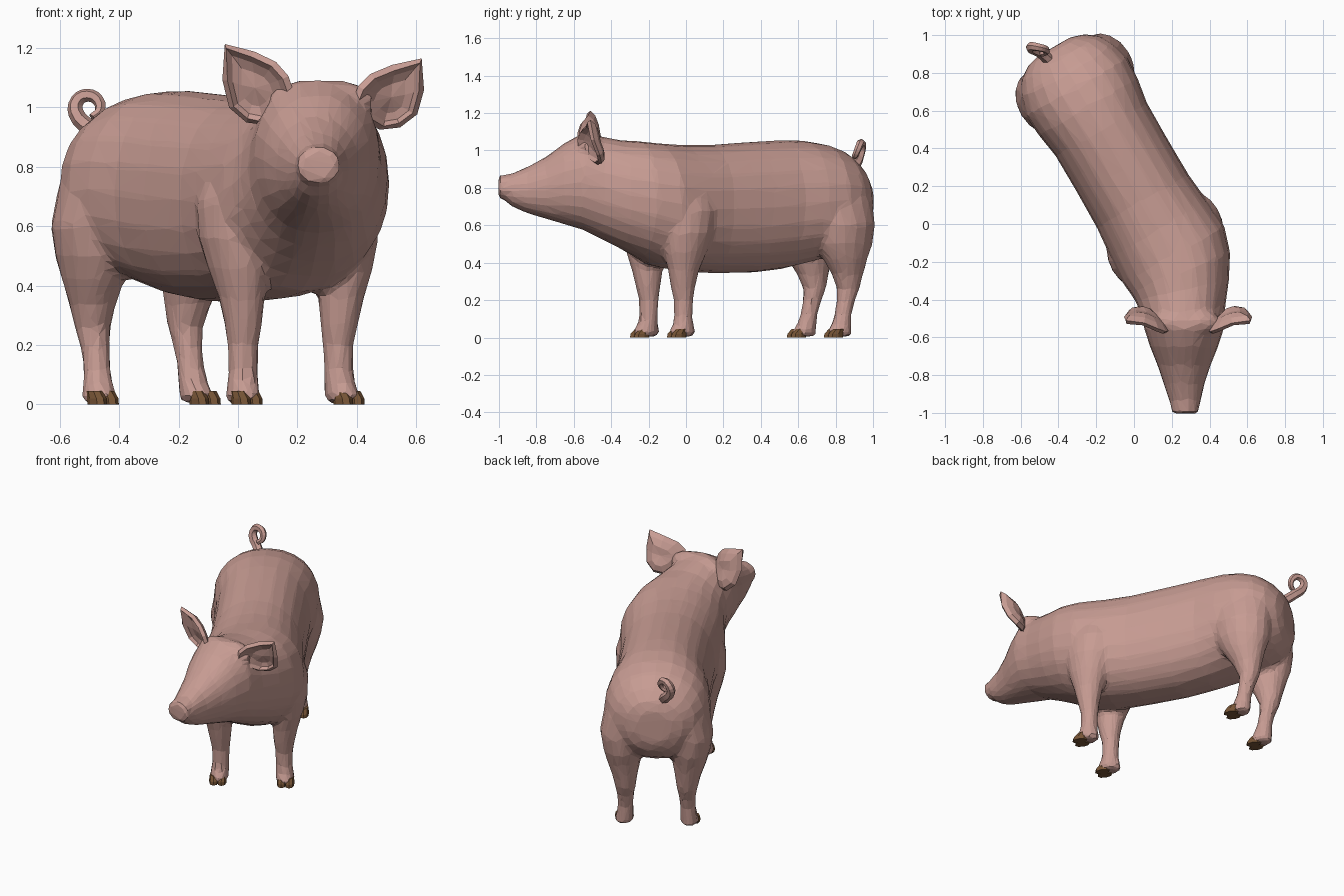
import bpy, bmesh, math
from mathutils import Vector, Matrix

if "Cube" in bpy.data.objects:
    bpy.data.objects.remove(bpy.data.objects["Cube"])


def material(name, rgb):
    m = bpy.data.materials.new(name)
    m.use_nodes = True
    m.diffuse_color = (*rgb, 1)
    m.node_tree.nodes["Principled BSDF"].inputs["Base Color"].default_value = (*rgb, 1)
    return m


SKIN = material("pink skin", (0.57, 0.33, 0.29))
HORN = material("brown hoof", (0.18, 0.088, 0.036))
UP = Vector((0, 0, 1))
# The trunk stands turned 30 degrees; the head looks straight ahead
TRUNK = Matrix.Translation((0.087, 0.05, 0)) @ Matrix.Rotation(math.radians(30), 4, "Z")


def loft(bm, rings, sides=16, power=1.0):
    """Skin a closed tube through rings of (centre, half axis a, half axis b)."""
    def bend(t):
        return math.copysign(abs(t) ** power, t)
    loops = []
    for c, a, b in rings:
        loops.append([bm.verts.new(c + a * bend(math.cos(2 * math.pi * i / sides))
                                   + b * bend(math.sin(2 * math.pi * i / sides)))
                      for i in range(sides)])
    for p, q in zip(loops, loops[1:]):
        for i in range(sides):
            j = (i + 1) % sides
            bm.faces.new((p[i], p[j], q[j], q[i]))
    bm.faces.new(loops[0][::-1])
    bm.faces.new(loops[-1])


def finish(bm, name, mat):
    bmesh.ops.recalc_face_normals(bm, faces=bm.faces)
    me = bpy.data.meshes.new(name)
    bm.to_mesh(me)
    bm.free()
    me.materials.append(mat)
    ob = bpy.data.objects.new(name, me)
    bpy.context.collection.objects.link(ob)
    return ob


def trunk_ring(s, w, lo, hi):
    c = TRUNK @ Vector((0, -s, (lo + hi) / 2))
    return c, TRUNK.to_3x3() @ Vector((w, 0, 0)), UP * (hi - lo) / 2


def head_ring(x, y, turn, w, lo, hi):
    t = math.radians(turn)
    return (Vector((x, y, (lo + hi) / 2)),
            Vector((math.cos(t), math.sin(t), 0)) * w, UP * (hi - lo) / 2)


def leg_rings(rows, side):
    rot = TRUNK.to_3x3()
    return [(TRUNK @ Vector((side * u, -s, z)), rot @ Vector((b, 0, 0)),
             rot @ Vector((0, -a, 0))) for z, s, u, a, b in rows]


# Trunk: distance along the spine, half width, belly, back
trunk = [(-1.025, .10, .62, .82), (-1.005, .17, .56, .88), (-.955, .24, .5, .94),
         (-.88, .285, .455, 1.0), (-.78, .31, .425, 1.035), (-.66, .302, .395, 1.053),
         (-.52, .28, .365, 1.055), (-.33, .278, .345, 1.045), (-.08, .28, .345, 1.03),
         (.1, .298, .355, 1.03), (.25, .308, .38, 1.04)]
# Neck and head: x, y, turn, half width, underside, top
head = [(.245, -.26, 22, .285, .43, 1.05), (.255, -.35, 13, .255, .475, 1.055),
        (.26, -.45, 5, .225, .525, 1.075),
        (.265, -.55, 0, .212, .575, 1.095), (.265, -.65, 0, .18, .605, 1.04),
        (.265, -.75, 0, .14, .635, .965), (.265, -.85, 0, .107, .665, .912),
        (.27, -.93, 0, .085, .7, .878), (.27, -.97, 0, .073, .735, .87),
        (.27, -1.003, 0, .075, .742, .868)]
# Brow between the ears: distance across, half thickness
brow = [(-.17, .025), (-.14, .05), (-.08, .07), (.08, .07), (.14, .05), (.17, .025)]
# Legs: height, along spine, sideways, half length, half width
front = [(.8, .15, .2, .09, .08), (.68, .15, .205, .16, .118), (.56, .165, .21, .15, .112),
         (.46, .178, .203, .122, .096), (.36, .185, .193, .087, .076),
         (.27, .185, .187, .066, .063), (.2, .18, .185, .053, .052),
         (.12, .182, .185, .05, .05), (.07, .185, .188, .056, .052),
         (.035, .192, .192, .074, .056), (.005, .19, .194, .066, .05)]
hind = [(.74, -.78, .17, .2, .135), (.6, -.8, .195, .18, .137), (.5, -.805, .195, .163, .12),
        (.42, -.815, .192, .125, .1), (.34, -.832, .185, .088, .077),
        (.26, -.84, .18, .062, .061), (.2, -.825, .18, .05, .05), (.13, -.808, .182, .046, .046),
        (.07, -.795, .185, .054, .05), (.03, -.78, .19, .07, .056),
        (.005, -.783, .194, .062, .051)]

bm = bmesh.new()
loft(bm, [trunk_ring(*r) for r in trunk] + [head_ring(*r) for r in head], 24, 0.92)
loft(bm, [(Vector((.28 + x, -.52, 1.02)), Vector((0, r, 0)), UP * r) for x, r in brow])
for rows in (front, hind):
    for side in (-1, 1):
        loft(bm, leg_rings(rows, side))
body = finish(bm, "body_and_legs", SKIN)

# Fuse the parts into one skin, then reduce it to irregular facets
bpy.context.view_layer.objects.active = body
body.select_set(True)
fuse = body.modifiers.new("fuse", "REMESH")
fuse.mode, fuse.voxel_size = "VOXEL", 0.016
soften = body.modifiers.new("soften", "SMOOTH")
soften.factor, soften.iterations = 0.5, 5
facet = body.modifiers.new("facet", "DECIMATE")
facet.ratio = 0.055
for mod in ("fuse", "soften", "facet"):
    bpy.ops.object.modifier_apply(modifier=mod)
for p in body.data.polygons:
    p.use_smooth = False
    p.material_index = 0

# Cloven hooves: two small wedge toes per foot, low and forward
for label, s in (("front", .23), ("hind", -.738)):
    for side, word in ((-1, "right"), (1, "left")):
        bm = bmesh.new()
        for toe in (-1, 1):
            u = side * .198 + toe * .023
            loft(bm, leg_rings([(0, s, u, .046, .027), (.02, s - .003, u, .045, .028),
                                (.046, s - .018, u, .032, .025)], 1), 8)
        finish(bm, f"{label}_{word}_hoof", HORN)

# Ears: cupped leaves, outline as x, y, z from the tip round
outline = [(-.042, -.52, 1.205), (.05, -.53, 1.178), (.12, -.56, 1.145), (.16, -.575, 1.1),
           (.18, -.57, 1.04), (.14, -.53, .98), (.09, -.48, .945), (.03, -.46, .955),
           (-.022, -.47, 1.0), (-.044, -.5, 1.09)]
for word in ("right", "left"):
    pts = [Vector(p) for p in outline]
    if word == "left":
        # This ear droops a little lower
        pts = [Vector((.573 - p.x, p.y, .93 + (p.z - .945) * .87)) for p in pts]
    mid = sum(pts, Vector()) / len(pts)
    bm = bmesh.new()
    loops = [[bm.verts.new(mid.lerp(p, k) + Vector((0, depth, 0))) for p in pts]
             for k, depth in ((1, 0), (.82, .025), (.5, .042))]
    for rim, cup in zip(loops, loops[1:]):
        for i in range(len(pts)):
            j = (i + 1) % len(pts)
            bm.faces.new((rim[i], rim[j], cup[j], cup[i]))
    bmesh.ops.poke(bm, faces=[bm.faces.new(loops[-1])])
    ear = finish(bm, f"{word}_ear", SKIN)
    thick = ear.modifiers.new("thickness", "SOLIDIFY")
    thick.thickness, thick.offset = 0.024, 0

# Curly tail, tapering to its tip
path = [(-.43, .85, .87), (-.50, .91, .93), (-.545, .93, .98), (-.54, .94, 1.022),
        (-.505, .935, 1.04), (-.47, .925, 1.022), (-.466, .91, .985), (-.49, .9, .965)]
cu = bpy.data.curves.new("curly_tail", "CURVE")
cu.dimensions = "3D"
cu.bevel_depth, cu.bevel_resolution, cu.resolution_u = 0.022, 1, 3
cu.use_fill_caps = True
sp = cu.splines.new("BEZIER")
sp.bezier_points.add(len(path) - 1)
for i, (bp, p) in enumerate(zip(sp.bezier_points, path)):
    bp.co = p
    bp.handle_left_type = bp.handle_right_type = "AUTO"
    bp.radius = 1.4 - .1 * i
sp.use_smooth = False
cu.materials.append(SKIN)
bpy.context.collection.objects.link(bpy.data.objects.new("curly_tail", cu))
